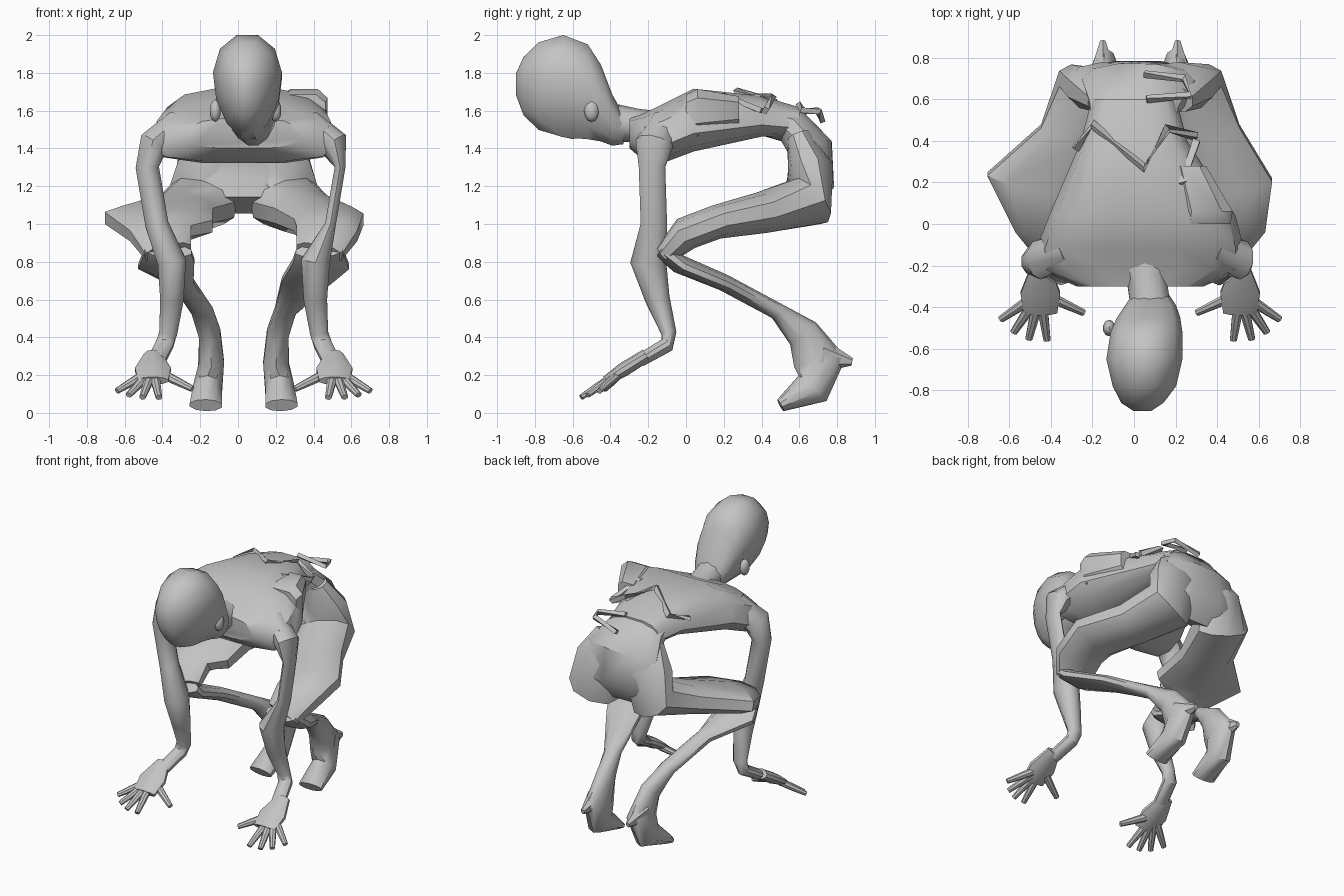
import bpy, bmesh, math
from mathutils import Vector

cube = bpy.data.objects.get("Cube")
if cube:
    bpy.data.objects.remove(cube)

SHADE = .55
grey = bpy.data.materials.new("plain grey")
grey.use_nodes = True
grey.diffuse_color = (SHADE, SHADE, SHADE, 1)
grey.node_tree.nodes["Principled BSDF"].inputs["Base Color"].default_value = grey.diffuse_color


def finish(name, bm):
    bmesh.ops.recalc_face_normals(bm, faces=bm.faces)
    mesh = bpy.data.meshes.new(name)
    bm.to_mesh(mesh)
    bm.free()
    mesh.materials.append(grey)
    part = bpy.data.objects.new(name, mesh)
    bpy.context.collection.objects.link(part)
    bpy.ops.object.select_all(action='DESELECT')
    part.select_set(True)
    bpy.context.view_layer.objects.active = part
    bpy.ops.object.shade_smooth_by_angle(angle=math.radians(40))


def loft(name, stations, sides=10, squareness=1, taper=0, upright_rings=False):
    """Skin rings of (x, y, z, half width, half depth), square to their path or kept upright."""
    bm = bmesh.new()
    points = [Vector(station[:3]) for station in stations]
    rings = []
    for i, (*_, width, depth) in enumerate(stations):
        ahead = points[min(i + 1, len(points) - 1)]
        along = (ahead - points[max(i - 1, 0)]).normalized()
        if upright_rings:
            along = Vector((0, -1, 0))
        across = Vector((1, 0, 0))
        across = (across - along * across.dot(along)).normalized()
        upright = along.cross(across)
        ring = []
        for k in range(sides):
            angle = math.tau * (k + .5) / sides
            u, v = (math.copysign(abs(c) ** squareness, c) for c in (math.cos(angle), math.sin(angle)))
            offset = across * u * width * (1 + taper * v) + upright * v * depth
            ring.append(bm.verts.new(points[i] + offset))
        rings.append(ring)
    for near, far in zip(rings, rings[1:]):
        for k in range(sides):
            n = (k + 1) % sides
            bm.faces.new((near[k], near[n], far[n], far[k]))
    bm.faces.new(rings[0])
    bm.faces.new(rings[-1])
    finish(name, bm)


def strap(name, points, half_width=.025):
    loft(name, [(*point, half_width, .02) for point in points], sides=4)


def blob(name, centre, size):
    bm = bmesh.new()
    bmesh.ops.create_icosphere(bm, subdivisions=2, radius=1)
    bmesh.ops.scale(bm, vec=size, verts=bm.verts)
    bmesh.ops.translate(bm, vec=centre, verts=bm.verts)
    finish(name, bm)


def mirrored(stations, sign):
    """Swing stations to one side of the body's middle plane."""
    middle = .03
    return [(middle + sign * x, *rest) for x, *rest in stations]


# Trunk bent forward, and the pelvis curling down behind it
loft("torso", [
    (.03, -.3, 1.48, .3, .08),
    (.03, -.22, 1.46, .48, .13),
    (.03, -.12, 1.48, .49, .16),
    (.04, .04, 1.55, .44, .17),
    (0, .4, 1.57, .25, .11),
    (0, .6, 1.54, .2, .08)], sides=12, squareness=.65, taper=-.1, upright_rings=True)
loft("pelvis", [
    (0, .4, 1.57, .2, .1),
    (0, .56, 1.52, .22, .1),
    (.02, .66, 1.4, .28, .12),
    (.02, .66, 1.22, .33, .13),
    (.02, .6, 1.1, .27, .1)], sides=12, squareness=.85)

# Neck and head, crown forward
loft("neck", [
    (.04, -.16, 1.5, .16, .1),
    (.06, -.26, 1.52, .1, .09),
    (.08, -.4, 1.54, .1, .1)])
loft("head", [
    (.08, -.33, 1.5, .08, .08),
    (.08, -.39, 1.55, .12, .14),
    (.07, -.45, 1.64, .15, .21),
    (.06, -.52, 1.7, .17, .26),
    (.05, -.65, 1.73, .18, .28),
    (.05, -.78, 1.73, .15, .24),
    (.04, -.86, 1.73, .1, .16),
    (.04, -.9, 1.74, .04, .06)], sides=12, taper=.2, upright_rings=True)
blob("nose", (.08, -.6, 1.49), (.025, .06, .04))
for side, x in (("right", -.12), ("left", .2)):
    blob(side + "_ear", (x, -.5, 1.6), (.03, .04, .06))

for side, sign, upper_arm, thigh, calf in (("right", -1, .065, .31, .06), ("left", 1, .03, .2, .13)):
    # Arm, thinner above the elbow on the left
    loft(side + "_arm", mirrored([
        (.34, -.12, 1.53, .08, .08),
        (.48, -.17, 1.42, .08, .1),
        (.51, -.18, 1.3, upper_arm, .07),
        (.46, -.17, 1, upper_arm, .07),
        (.38, -.2, .8, .08, .095),
        (.38, -.15, .6, .065, .065),
        (.4, -.09, .42, .05, .04),
        (.42, -.1, .36, .05, .04),
        (.46, -.24, .28, .05, .035)], sign))

    # Hand, with fingers fanned around the palm
    palm = Vector((.48, -.33, .23))
    slope = Vector((0, -.12, -.075))
    loft(side + "_palm", mirrored([
        (*(palm - slope), .05, .035),
        (*palm, .1, .038),
        (*(palm + slope * .8), .085, .025)], sign))
    fan = {"thumb": -65, "first": -8, "middle": 14, "ring": 34, "little": 56}
    for finger, degrees in fan.items():
        angle = math.radians(degrees)
        reach = Vector((math.sin(angle), -math.cos(angle), -.3 - .35 * math.cos(angle)))
        loft(f"{side}_{finger}_digit", mirrored([
            (*(palm + reach * .06), .028, .024),
            (*(palm + reach * .15), .023, .021),
            (*(palm + reach * .23), .018, .015)], sign), sides=8)

    # Folded leg: broad thigh, thin shin and a foot pointing down
    loft(side + "_thigh", mirrored([
        (.14, .6, 1.46, .12, .07),
        (.18, .66, 1.3, .18, .12),
        (.22, .65, 1.12, .19, .15),
        (.32, .4, 1.06, .18, .11),
        (.45, .16, 1.01, thigh, .09),
        (.44, 0, .95, .17, .09),
        (.4, -.1, .85, .13, .06)], sign), squareness=.85)
    loft(side + "_shin_and_foot", mirrored([
        (.4, -.12, .86, .13, .05),
        (.41, -.04, .79, .16, .05),
        (.32, .2, .69, calf, .045),
        (.22, .48, .54, .06, .045),
        (.18, .62, .42, .06, .09),
        (.17, .71, .27, .07, .14),
        (.19, .67, .13, .08, .1),
        (.2, .5, .04, .09, .035)], sign))
    loft(side + "_heel", mirrored([
        (.18, .72, .3, .07, .09),
        (.18, .88, .27, .015, .02)], sign), sides=6)

# Loose straps across the back and left flank
strap("back_strap", [(-.28, .36, 1.6), (-.2, .48, 1.64), (.05, .27, 1.7), (.16, .46, 1.67), (.3, .42, 1.6)])
strap("flank_strap", [(.3, .4, 1.6), (.23, .2, 1.68), (.38, .15, 1.6), (.45, .05, 1.47)])
strap("rear_loop", [(.05, .72, 1.55), (.24, .7, 1.6), (.27, .62, 1.6), (.06, .6, 1.63)], half_width=.02)

# Raised shoulder blade on the left
loft("left_shoulder_blade", [
    (.34, 0, 1.58, .13, .11),
    (.35, .06, 1.6, .13, .12),
    (.27, .28, 1.6, .08, .08)], sides=8, squareness=.6, upright_rings=True)
